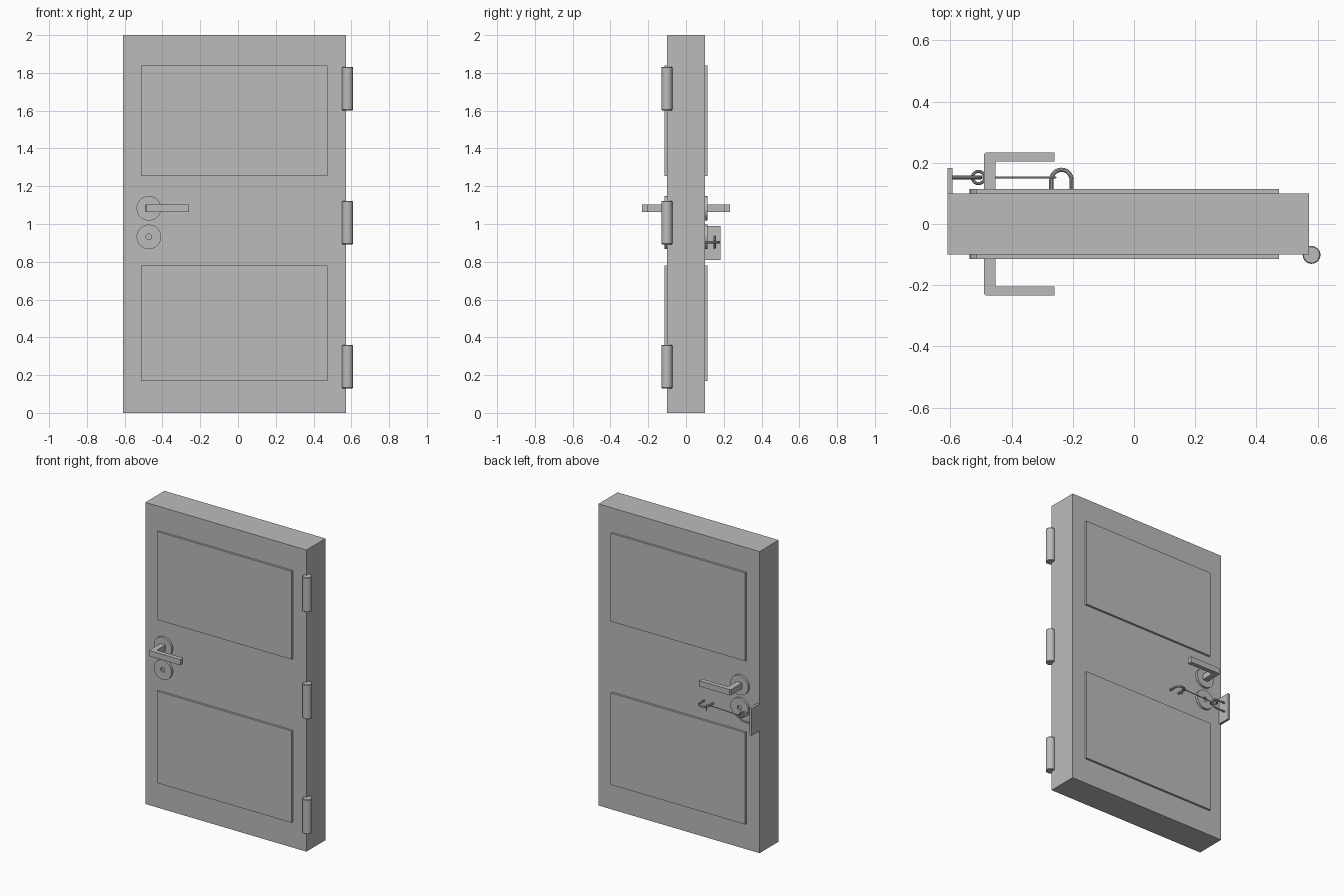
import bpy, bmesh, math
from mathutils import Vector, Matrix

if "Cube" in bpy.data.objects:
    bpy.data.objects.remove(bpy.data.objects["Cube"])

grey = bpy.data.materials.new("plain grey")
grey.diffuse_color = (0.5, 0.5, 0.5, 1)
grey.use_nodes = True
grey.node_tree.nodes["Principled BSDF"].inputs["Base Color"].default_value = grey.diffuse_color


def finish(bm, name, smooth=False):
    bmesh.ops.recalc_face_normals(bm, faces=bm.faces)
    me = bpy.data.meshes.new(name)
    bm.to_mesh(me)
    bm.free()
    ob = bpy.data.objects.new(name, me)
    bpy.context.collection.objects.link(ob)
    me.materials.append(grey)
    if smooth:
        bpy.ops.object.select_all(action='DESELECT')
        bpy.context.view_layer.objects.active = ob
        ob.select_set(True)
        bpy.ops.object.shade_smooth_by_angle(angle=math.radians(35))
    return ob


def box(name, lo, hi):
    bm = bmesh.new()
    lo, hi = Vector(lo), Vector(hi)
    bmesh.ops.create_cube(bm, size=1, matrix=Matrix.Translation((lo + hi) / 2)
                          @ Matrix.Diagonal((*(hi - lo), 1)))
    return finish(bm, name)


def lathe(name, profile, matrix, n=32):
    # profile of (radius, height) turned around local z
    bm = bmesh.new()
    vs = [bm.verts.new((r, 0, h)) for r, h in profile]
    es = [bm.edges.new(p) for p in zip(vs, vs[1:])]
    bmesh.ops.spin(bm, geom=vs + es, cent=(0, 0, 0), axis=(0, 0, 1),
                   angle=2 * math.pi, steps=n)
    bmesh.ops.remove_doubles(bm, verts=bm.verts, dist=1e-5)
    bm.transform(matrix)
    return finish(bm, name, True)


def tube(name, pts, r, closed=False):
    cu = bpy.data.curves.new(name, 'CURVE')
    cu.dimensions = '3D'
    cu.bevel_depth = r
    cu.bevel_resolution = 3
    cu.use_fill_caps = True
    sp = cu.splines.new('POLY')
    sp.points.add(len(pts) - 1)
    for p, co in zip(sp.points, pts):
        p.co = (*co, 1)
    sp.use_cyclic_u = closed
    tmp = bpy.data.objects.new(name + "_path", cu)
    bpy.context.collection.objects.link(tmp)
    bpy.context.view_layer.update()
    bm = bmesh.new()
    bm.from_mesh(tmp.to_mesh())
    bpy.data.objects.remove(tmp)
    return finish(bm, name, True)


# door slab
box("door_slab", (-0.61, -0.1, 0), (0.572, 0.1, 2))

# panels, rosettes and lever handles on both faces
for s, side in ((-1, "front"), (1, "back")):
    for z0, z1, nm in ((1.253, 1.838, "upper"), (0.17, 0.779, "lower")):
        ys = sorted((s * 0.095, s * 0.114))
        box(f"{nm}_panel_{side}", (-0.514, ys[0], z0), (0.473, ys[1], z1))
    turn = Matrix.Rotation(-s * math.pi / 2, 4, 'X')
    lathe(f"handle_rosette_{side}", [(0, 0.115), (0.065, 0.115), (0.065, 0.095)],
          Matrix.Translation((-0.472, 0, 1.083)) @ turn)
    lathe(f"key_rosette_{side}", [(0, 0.104), (0.015, 0.104), (0.015, 0.115),
                                  (0.065, 0.115), (0.065, 0.095)],
          Matrix.Translation((-0.472, 0, 0.932)) @ turn)
    # L-shaped lever
    outline = [(-0.49, 0.1), (-0.452, 0.1), (-0.452, 0.204), (-0.259, 0.204),
               (-0.259, 0.234), (-0.484, 0.234), (-0.49, 0.228)]
    bm = bmesh.new()
    f = bm.faces.new([bm.verts.new((x, s * y, 1.064)) for x, y in outline])
    up = bmesh.ops.extrude_face_region(bm, geom=[f])["geom"]
    bmesh.ops.translate(bm, vec=(0, 0, 0.038),
                        verts=[v for v in up if isinstance(v, bmesh.types.BMVert)])
    finish(bm, f"lever_{side}")

# hinge barrels
for i, z in enumerate((0.13, 0.892, 1.602)):
    lathe(f"hinge_{i + 1}", [(0, 0), (0.026, 0), (0.029, 0.004), (0.029, 0.226),
                             (0.026, 0.23), (0, 0.23)],
          Matrix.Translation((0.58, -0.101, z)))

# latch: plate, staple, ring, hooked rod, catch
Z = 0.904
box("latch_plate", (-0.61, 0.095, 0.81), (-0.593, 0.183, 0.99))


def arc(a0, a1, n):
    return [math.radians(a0 + (a1 - a0) * i / n) for i in range(n + 1)]


tube("latch_staple", [(-0.6, 0.152, Z - 0.03)]
     + [(-0.53 + 0.03 * math.cos(a), 0.152, Z + 0.03 * math.sin(a)) for a in arc(-90, 90, 12)]
     + [(-0.6, 0.152, Z + 0.03)], 0.006)
tube("latch_ring", [(-0.508 + 0.02 * math.cos(a), 0.152 + 0.02 * math.sin(a), Z)
                    for a in arc(0, 345, 23)], 0.005, True)
tube("latch_rod", [(-0.489, 0.152, Z), (-0.262, 0.152, Z + 0.008),
                   (-0.256, 0.152, Z + 0.004), (-0.256, 0.152, Z - 0.035)], 0.003)
tube("latch_catch", [(-0.27, 0.095, Z)]
     + [(-0.237 + 0.033 * math.cos(a), 0.144 + 0.033 * math.sin(a), Z) for a in arc(180, 0, 16)]
     + [(-0.204, 0.095, Z)], 0.007)
